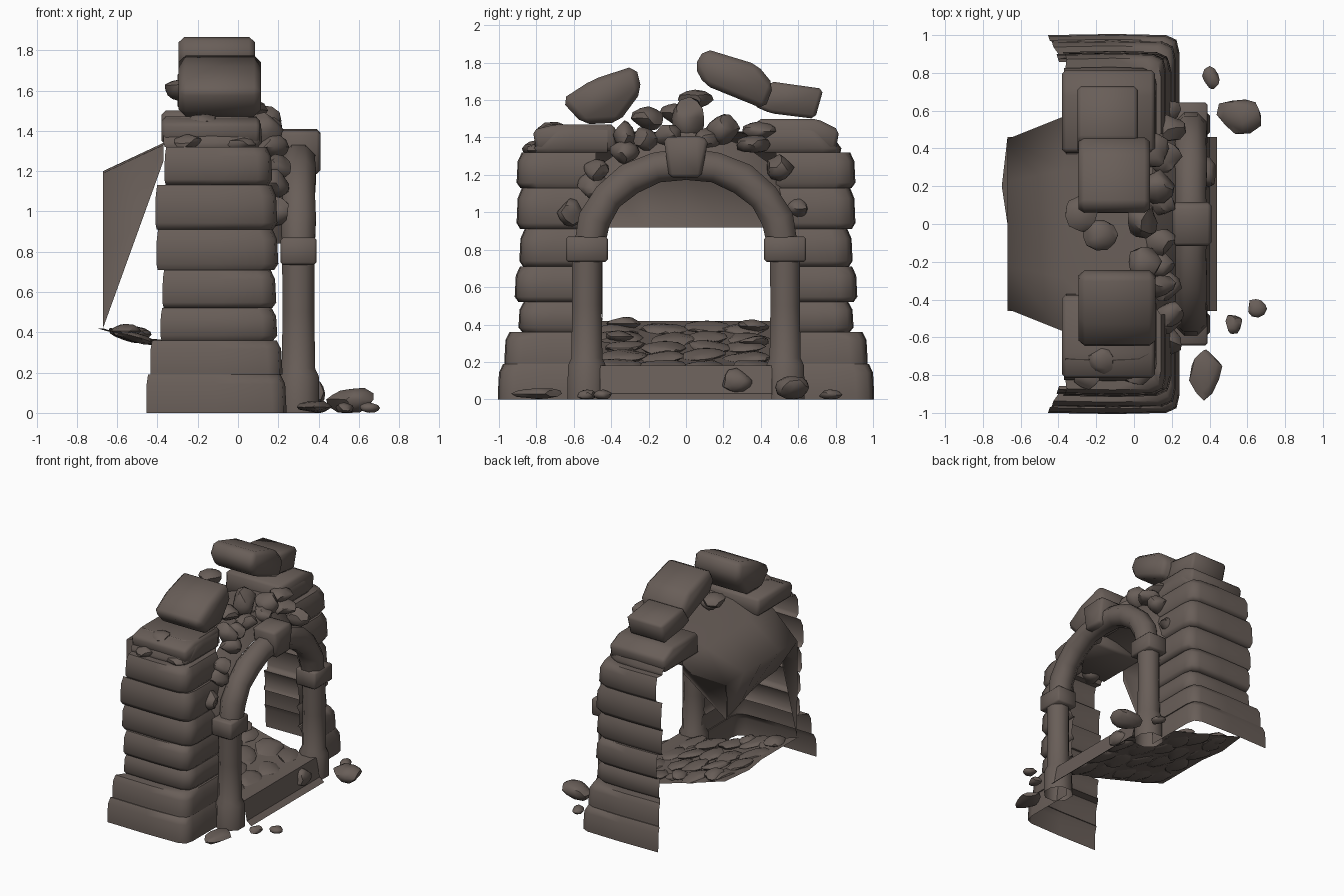
import bpy, bmesh, math, random
from mathutils import Vector, Matrix, Euler

if "Cube" in bpy.data.objects:
    bpy.data.objects.remove(bpy.data.objects["Cube"])

random.seed(7)
stone = bpy.data.materials.new("weathered_brown_stone")
stone.diffuse_color = (0.14, 0.112, 0.098, 1)
stone.use_nodes = True
stone.node_tree.nodes["Principled BSDF"].inputs["Base Color"].default_value = stone.diffuse_color


def finish(bm, name, angle=50):
    me = bpy.data.meshes.new(name)
    bm.to_mesh(me)
    bm.free()
    me.materials.append(stone)
    me.shade_smooth()
    me.set_sharp_from_angle(angle=math.radians(angle))
    ob = bpy.data.objects.new(name, me)
    bpy.context.collection.objects.link(ob)
    return ob


def skin(bm, rows, closed=False):
    """Join rows of points with quads."""
    vs = [[bm.verts.new(p) for p in r] for r in rows]
    n = len(vs[0])
    for a, b in zip(vs, vs[1:]):
        for i in range(n if closed else n - 1):
            j = (i + 1) % n
            bm.faces.new((a[i], a[j], b[j], b[i]))
    return vs


def tube(name, path, sides=8):
    """Tube along (y, z, radius) points in the plane x = 0.3."""
    bm = bmesh.new()
    rows = []
    for i, (y, z, r) in enumerate(path):
        a, b = path[max(i - 1, 0)], path[min(i + 1, len(path) - 1)]
        t = Vector((0, b[0] - a[0], b[1] - a[1])).normalized()
        nrm = Vector((1, 0, 0)).cross(t)
        c = Vector((0.3, y, z))
        rows.append([c + (Vector((1, 0, 0)) * math.cos(q) + nrm * math.sin(q)) * r
                     for q in [(k + .5) * math.tau / sides for k in range(sides)]])
    skin(bm, rows, True)
    bmesh.ops.recalc_face_normals(bm, faces=bm.faces)
    return finish(bm, name)


def slab(name, outline, x0, x1, bevel=.03):
    """Worn block: (y, z) outline extruded from x0 to x1, all edges rounded."""
    bm = bmesh.new()
    f = bm.faces.new([bm.verts.new((x0, y, z)) for y, z in outline])
    ext = bmesh.ops.extrude_face_region(bm, geom=[f])
    bmesh.ops.translate(bm, vec=(x1 - x0, 0, 0),
                        verts=[g for g in ext['geom'] if isinstance(g, bmesh.types.BMVert)])
    bmesh.ops.recalc_face_normals(bm, faces=bm.faces)
    bmesh.ops.bevel(bm, geom=bm.edges[:], offset=bevel, segments=1, affect='EDGES')
    return finish(bm, name, 70)


def rock(name, loc, size, tilt=(0, 0, 0)):
    """Small chunky stone, chipped by random planes."""
    bm = bmesh.new()
    bmesh.ops.create_icosphere(bm, subdivisions=2, radius=1)
    rot = Euler((tilt[0], tilt[1], random.uniform(-.4, .4))).to_matrix()
    cuts = [Vector([random.uniform(-1, 1) for _ in range(3)]).normalized() for _ in range(9)]
    for v in bm.verts:
        for c in cuts:
            d = v.co.dot(c) - .72
            if d > 0:
                v.co -= c * d
        v.co = rot @ Vector([a * b * 1.12 for a, b in zip(v.co, size)]) + Vector(loc)
        v.co.z = max(v.co.z, 0)
    return finish(bm, name, 40)


# Side piers: open L-shaped shells of stacked, rounded stone courses
# course: bottom z, outer y, front x, back x, inner y
courses = [(0, 1.0, .24, -.455, .5), (.19, .965, .22, -.435, .5), (.36, .89, .195, -.385, .5),
           (.52, .91, .19, -.375, .5), (.71, .885, .2, -.405, .5), (.91, .9, .195, -.41, .5),
           (1.13, .9, .17, -.365, .48), (1.32, .84, .12, -.37, .42)]
for side, label in ((-1, "left"), (1, "right")):
    bm = bmesh.new()
    rows = []
    for i, (z0, oy, fx, bx, iy) in enumerate(courses):
        z1 = courses[i + 1][0] if i < 7 else 1.47
        for f, d in ((0, .02 if i > 1 else 0), (.15, 0), (.75, .006), (1, .028)):
            z, o, x = z0 + (z1 - z0) * f, oy - d, fx - d
            if i == 7:
                o -= .1 * f
            rows.append([(bx + d * .3, side * o, z), ((bx + x) / 2, side * (o + .006), z),
                         (x - .07, side * o, z), (x - .015, side * (o - .025), z),
                         (x, side * (o - .09), z), (x, side * (o + iy) / 2, z), (x, side * iy, z)])
    skin(bm, rows)
    bmesh.ops.recalc_face_normals(bm, faces=bm.faces)
    finish(bm, label + "_pier_shell", 60)
    top = 1.47 if side < 0 else 1.5
    slab(label + "_pier_cap", [(side * a, b) for a, b in
                               ((.37, 1.33), (.38, top), (.7, top), (.82, 1.44), (.8, 1.33))], -.38, .11, .02)

    # Front column with thick foot and square capital
    y = side * .53
    tube(label + "_column", [(y, 0, .112), (y, .18, .11), (y, .22, .09), (y, .5, .085), (y, .78, .088)])
    slab(label + "_column_capital", [(y - .112, .735), (y + .112, .735), (y + .112, .87), (y - .112, .87)],
         .212, .39, .012)

# Arch ring and keystone
tube("arch_ring", [(-.515 * math.cos(math.pi * k / 10), .83 + .43 * math.sin(math.pi * k / 10),
                    .088 + .006 * (k % 2)) for k in range(11)])
slab("keystone", [(-.09, 1.185), (.08, 1.185), (.12, 1.39), (.06, 1.41), (-.12, 1.4)], .205, .41, .02)

# Rough infill strip behind the arch, tying it to the piers
bm = bmesh.new()
angles = [math.pi * k / 12 for k in range(13)]
skin(bm, [[(x, -a * math.cos(q), .84 + b * math.sin(q)) for q in angles]
          for x, a, b in ((.22, .54, .46), (.17, .6, .52), (.1, .64, .59))])
finish(bm, "arch_infill", 70)


# Sloping floor with front riser
def floor_z(x):
    return .18 + (.2 - x) * .27


bm = bmesh.new()
ys = [-.46, -.23, 0, .2, .46]
rows = [[(x + (dx if i == 3 else 0), y, z) for i, y in enumerate(ys)] for x, z, dx in
        ((.44, 0, 0), (.4, .03, 0), (.37, .18, 0), (.2, .18, 0), (-.1, .25, 0), (-.4, .335, 0), (-.67, .42, -.03))]
skin(bm, rows)
finish(bm, "floor_slope", 30)

# Flat paving stones on the floor
for i in range(5):
    for j in range(4):
        x = .2 - i * .18 + random.uniform(-.03, .03)
        y = -.33 + j * .22 + random.uniform(-.04, .04)
        rock("paving_stone", (x, y, floor_z(x)), (.1, .12, .025), (0, .26, 0))
for x, y, s in ((-.56, -.33, .07), (-.5, .36, .07), (-.3, -.36, .06), (-.2, .36, .06)):
    rock("loose_floor_stone", (x, y, floor_z(x) + .02), (s, s * 1.3, s * .5))

# Sagging roof sheet whose torn hem swings back inside
bm = bmesh.new()
steps = (-1, -.5, 0, .5, 1)
rows = [[(x, y * t, zc if abs(t) < .9 else ze) for t in steps] for x, y, ze, zc in
        ((.1, .46, 1.44, 1.43), (-.15, .52, 1.40, 1.42), (-.37, .57, 1.33, 1.34), (-.67, .45, 1.19, 1.2))]
rows.append([(x, .43 * t, .92) for x, t in zip((-.5, -.52, -.56, -.62, -.67), steps)])
skin(bm, rows)
# torn corner flaps at both sides
for s, zl in ((-1, .42), (1, .9)):
    pts = [(-.37, s * .57, 1.33), (-.67, s * .45, 1.19), (-.67, s * .445, zl), (-.37, s * .57, 1.25)]
    bm.faces.new([bm.verts.new(p) for p in pts])
bmesh.ops.remove_doubles(bm, verts=bm.verts, dist=.001)
finish(bm, "sagging_roof_sheet", 120)

# Large fallen blocks on the crown
slab("left_crown_block", [(-.67, 1.6), (-.55, 1.47), (-.36, 1.48), (-.235, 1.65), (-.27, 1.785), (-.5, 1.71)],
     -.295, .115, .035)
slab("right_crown_block_upper", [(.045, 1.78), (.1, 1.68), (.42, 1.55), (.47, 1.68), (.38, 1.79), (.1, 1.875)],
     -.295, .085, .03)
slab("right_crown_block_lower", [(.36, 1.57), (.45, 1.53), (.69, 1.5), (.735, 1.66), (.45, 1.7)],
     -.3, .02, .02)

# Rubble above the arch: x, y, z, half width, half height
rubble = [(-.18, -.06, 1.53, .075, .06), (-.28, .05, 1.6, .09, .05), (.04, .02, 1.5, .09, .105),
          (.05, -.2, 1.5, .09, .06), (.12, .2, 1.45, .085, .085), (.13, -.33, 1.41, .06, .075),
          (.16, -.33, 1.32, .075, .06), (.13, -.1, 1.41, .07, .06), (.1, .39, 1.43, .09, .05),
          (.16, .36, 1.36, .085, .05), (.18, .5, 1.24, .075, .065), (.18, -.48, 1.22, .065, .06),
          (.17, -.5, 1.14, .075, .07), (.17, -.61, 1.0, .07, .07), (.14, .11, 1.39, .07, .06),
          (.13, -.22, 1.39, .07, .065), (.16, .6, 1.02, .06, .06)]
for x, y, z, w, h in rubble:
    rock("arch_rubble", (x, y, z), (.088, w, h))
for x, y, z in ((-.25, -.8, 1.34), (.01, -.78, 1.33), (-.18, -.72, 1.45)):
    rock("pier_rubble", (x, y, z), (.075, .07, .04))

# Loose stones on the ground in front
for x, y, r, l, h in ((.56, .58, .115, .095, .065), (.41, .77, .045, .06, .025), (.65, -.44, .05, .05, .025),
                      (.53, -.53, .045, .055, .025), (.38, -.79, .08, .13, .03), (.38, .27, .06, .085, .06)):
    rock("ground_stone", (x, y, h if x != .38 or y < 0 else .1), (r, l, h))
